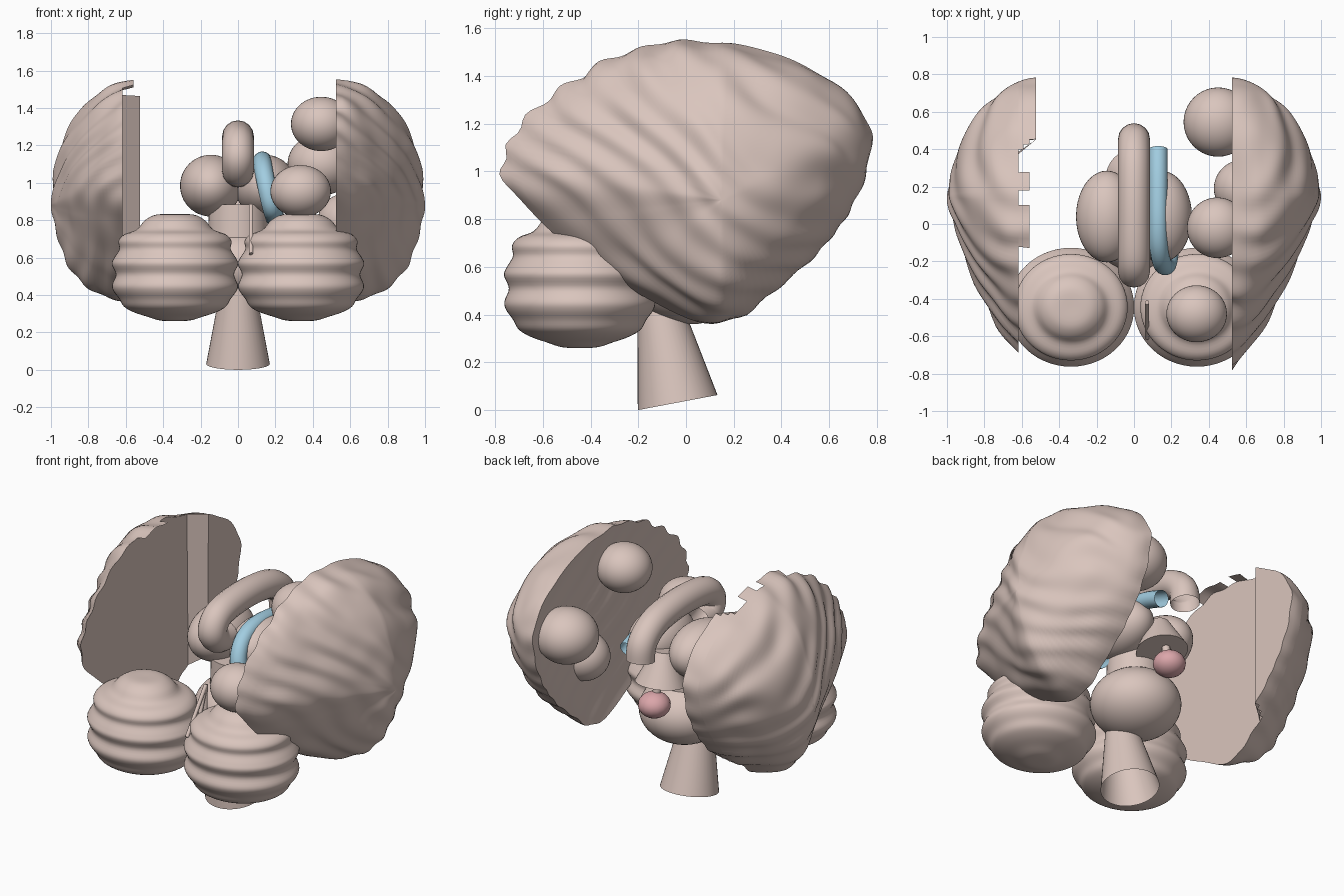
import bpy, bmesh, math
from mathutils import Vector, noise

if "Cube" in bpy.data.objects:
    bpy.data.objects.remove(bpy.data.objects["Cube"])


def material(name, rgb):
    m = bpy.data.materials.new(name)
    m.diffuse_color = (*rgb, 1)
    m.use_nodes = True
    m.node_tree.nodes["Principled BSDF"].inputs["Base Color"].default_value = m.diffuse_color
    return m


TISSUE = material("pale tissue", (0.70, 0.56, 0.51))
BLUE = material("soft blue", (0.36, 0.61, 0.75))
PINK = material("gland pink", (0.71, 0.38, 0.40))


def finish(ob, name, mat, angle=40):
    ob.name = name
    ob.data.materials.clear()
    ob.data.materials.append(mat)
    bpy.ops.object.select_all(action='DESELECT')
    ob.select_set(True)
    bpy.context.view_layer.objects.active = ob
    bpy.ops.object.shade_smooth_by_angle(angle=math.radians(angle))
    return ob


def from_bmesh(bm, name, mat, angle=40):
    me = bpy.data.meshes.new(name)
    bm.to_mesh(me)
    bm.free()
    ob = bpy.data.objects.new(name, me)
    bpy.context.collection.objects.link(ob)
    return finish(ob, name, mat, angle)


def ball(name, loc, radii, mat=TISSUE, seg=40, rings=24):
    bpy.ops.mesh.primitive_uv_sphere_add(segments=seg, ring_count=rings, location=loc)
    ob = bpy.context.object
    ob.scale = radii
    bpy.ops.object.transform_apply(location=False, rotation=False, scale=True)
    return finish(ob, name, mat)


def cone(name, a, b, r1, r2, mat=TISSUE, seg=40, fill='NGON'):
    a, b = Vector(a), Vector(b)
    bpy.ops.mesh.primitive_cone_add(vertices=seg, radius1=r1, radius2=r2, end_fill_type=fill,
                                    depth=(b - a).length, location=(a + b) / 2)
    ob = bpy.context.object
    ob.rotation_euler = (b - a).to_track_quat('Z', 'Y').to_euler()
    return finish(ob, name, mat)


def smooth_path(pts, steps, closed=False):
    """Catmull-Rom points through pts."""
    pts = [Vector(p) for p in pts]
    n, out = len(pts), []
    for i in range(n if closed else n - 1):
        if closed:
            a, b, c, d = (pts[(i + k) % n] for k in (-1, 0, 1, 2))
        else:
            a, b, c, d = (pts[min(max(i + k, 0), n - 1)] for k in (-1, 0, 1, 2))
        for j in range(steps):
            t = j / steps
            out.append(0.5 * (2 * b + (c - a) * t + (2 * a - 5 * b + 4 * c - d) * t * t
                              + (3 * b - a - 3 * c + d) * t ** 3))
    if not closed:
        out.append(pts[-1])
    return out


def tube(name, pts, r, mat):
    cu = bpy.data.curves.new(name, 'CURVE')
    cu.dimensions = '3D'
    cu.bevel_depth = r
    cu.bevel_resolution = 6
    path = smooth_path(pts, 8)
    sp = cu.splines.new('POLY')
    sp.points.add(len(path) - 1)
    for p, v in zip(sp.points, path):
        p.co = (*v, 1)
    ob = bpy.data.objects.new(name, cu)
    bpy.context.collection.objects.link(ob)
    bpy.ops.object.select_all(action='DESELECT')
    ob.select_set(True)
    bpy.context.view_layer.objects.active = ob
    bpy.ops.object.convert(target='MESH')
    return finish(bpy.context.object, name, mat)


# Wrinkled hemispheres: side outline (y, z) shrinking outward to a pole
OUTLINE = [(-.775, 1.01), (-.64, 1.25), (-.46, 1.385), (-.28, 1.495), (-.03, 1.55),
           (.23, 1.53), (.48, 1.46), (.69, 1.32), (.775, 1.155), (.73, .925),
           (.60, .715), (.41, .53), (.14, .36), (-.15, .46), (-.36, .59), (-.61, .78)]
CENTRE = Vector((.15, .88))
INNER, DEPTH = .525, .465


def wrinkle(f, y, z):
    warp = 1.6 * noise.noise(Vector((f * 1.5, y * 2.2, z * 2.2)))
    w = math.sin(42 * (.60 * y + .80 * z) + 2.4 * warp + 5 * f)
    fade = .65 + .6 * noise.noise(Vector((y * 3 + 7, z * 3, f * 2)))
    return 1 + .018 * w * fade + .02 * noise.noise(Vector((f * 3, y * 5, z * 5)))


def hemisphere(name, side):
    bm = bmesh.new()
    ring_pts = smooth_path(OUTLINE, 10, True)
    n = len(ring_pts)
    a0 = math.asin(.2)
    levels = [0, .07, .14, .2] + [math.sin(a0 + (math.pi / 2 - a0) * k / 36) for k in range(1, 36)]
    rings = []
    for f in levels:
        ring = []
        for q in ring_pts:
            d = q - CENTRE
            c = d.x / d.length
            p = 2.15 - .4 * max(0, c) - (.95 if side > 0 else .8) * max(0, -c)
            s = (1 - f ** p) ** (1 / p)
            y, z = CENTRE + d * s
            k = wrinkle(f, y, z)
            y, z = CENTRE + d * s * k
            x = INNER + DEPTH * f * (k if f > .21 else 1)
            ring.append(bm.verts.new((side * x, y, z)))
        rings.append(ring)
    pole = bm.verts.new((side * (INNER + DEPTH * wrinkle(1, *CENTRE)), *CENTRE))

    def face(vs):
        bm.faces.new(vs if side < 0 else vs[::-1])

    for r in range(len(rings) - 1):
        for i in range(n):
            j = (i + 1) % n
            q = ring_pts[i]
            if side < 0 and r < 3:
                # Left rim survives only at the back, with a few torn pieces on top
                torn = q.y > 1 and (-.14 < q.x < .08 or .16 < q.x < .28)
                block = min(q.x, ring_pts[j].x) > .44 - .025 * r
                if not (block or (torn and r >= 1)):
                    continue
            face([rings[r][i], rings[r][j], rings[r + 1][j], rings[r + 1][i]])
    for i in range(n):
        face([rings[-1][i], rings[-1][(i + 1) % n], pole])
    if side < 0:
        # Flat cut wall, and the raised block at the back with its slanted step
        bm.faces.new(rings[3][::-1])
        top = [i for i in range(n) if ring_pts[i].x > .44]
        low = [i for i in range(n) if ring_pts[i].x > .37]
        bm.faces.new([rings[0][i] for i in top][::-1])
        bm.faces.new([rings[0][top[0]], rings[3][low[0]], rings[3][low[-1]], rings[0][top[-1]]][::-1])
    else:
        # Shallow rippled inner wall
        last = rings[0]
        for s in [1 - k / 24 for k in range(1, 24)]:
            cur = []
            for q in ring_pts:
                y, z = CENTRE + (q - CENTRE) * s
                x = INNER + .018 * (1 - s ** 6) + .3 * (wrinkle(0, y, z) - 1) * (1 - s ** 6)
                cur.append(bm.verts.new((x, y, z)))
            for i in range(n):
                j = (i + 1) % n
                bm.faces.new([last[i], last[j], cur[j], cur[i]])
            last = cur
        bm.faces.new(last)
    bmesh.ops.delete(bm, geom=[v for v in bm.verts if not v.link_faces], context='VERTS')
    return from_bmesh(bm, name, TISSUE, 50)


hemisphere("right_hemisphere", 1)
hemisphere("left_hemisphere", -1)

# Ribbed lower lobes, lathed
LOBE = [(0, .832), (.10, .83), (.16, .80), (.205, .75), (.27, .725), (.302, .69),
        (.298, .645), (.325, .60), (.338, .565), (.316, .51), (.336, .455), (.328, .42),
        (.298, .38), (.272, .338), (.22, .308), (.15, .285), (.08, .264), (0, .26)]


def lobe(name, side):
    prof, seg, rings, bm = smooth_path(LOBE, 4), 56, [], bmesh.new()
    for r, z in prof[1:-1]:
        rings.append([bm.verts.new((side * .337 + r * math.cos(t), -.445 + .94 * r * math.sin(t), z))
                      for t in (2 * math.pi * k / seg for k in range(seg))])
    for a, b in zip(rings, rings[1:]):
        for i in range(seg):
            j = (i + 1) % seg
            bm.faces.new([a[i], b[i], b[j], a[j]])
    bm.faces.new(rings[0])
    bm.faces.new(rings[-1][::-1])
    return from_bmesh(bm, name, TISSUE, 60)


for side, word in ((1, "right"), (-1, "left")):
    lobe(word + "_ribbed_lobe", side)
    ball(word + "_inner_core", (side * .145, .04, .985), (.165, .245, .165))

# Stem (open ended), bulge and upper stem
cone("stem", (0, -.035, .032), (0, -.115, .455), .17, .09, fill='NOTHING')
ball("stem_bulge", (0, .015, .56), (.262, .262, .2))
cone("upper_stem", (0, .0, .70), (0, .0, .885), .16, .155)

# Arched open tubes
tube("central_arch", [(0, -.12, 1.06), (0, -.21, 1.075), (0, -.255, 1.14), (0, -.20, 1.215),
                      (0, -.05, 1.245), (0, .15, 1.245), (0, .33, 1.21), (0, .435, 1.13),
                      (0, .455, 1.03)], .085, TISSUE)
tube("blue_arch", [(.13, .40, 1.04), (.13, .25, 1.09), (.13, .05, 1.118), (.132, -.09, 1.10),
                   (.142, -.18, 1.04), (.16, -.222, .95), (.182, -.20, .86),
                   (.20, -.05, .81)], .05, BLUE)

# Cone, stalk and gland at the back
cone("flared_base", (0, .25, .81), (0, .22, 1.0), .15, .06)
cone("gland_stalk", (0, .30, .72), (0, .27, .90), .024, .024, seg=16)
ball("gland", (0, .315, .695), (.095, .095, .077), PINK, 16, 12)

# Round nuclei along the right side
ball("upper_nucleus", (.445, -.02, 1.315), (.162, .162, .145))
ball("rear_nucleus", (.45, .545, 1.10), (.185, .185, .165))
ball("low_nucleus", (.585, .19, .80), (.158, .155, .145))
ball("front_nucleus", (.335, -.48, .955), (.162, .152, .14))

# Thin branching rods between the lobes
for i, (y, z) in enumerate(((-.61, .62), (-.52, .60), (-.43, .61))):
    cone("branch_rod_%d" % i, (.07, y, z), (.07, -.42, .88), .012, .012, seg=10)
